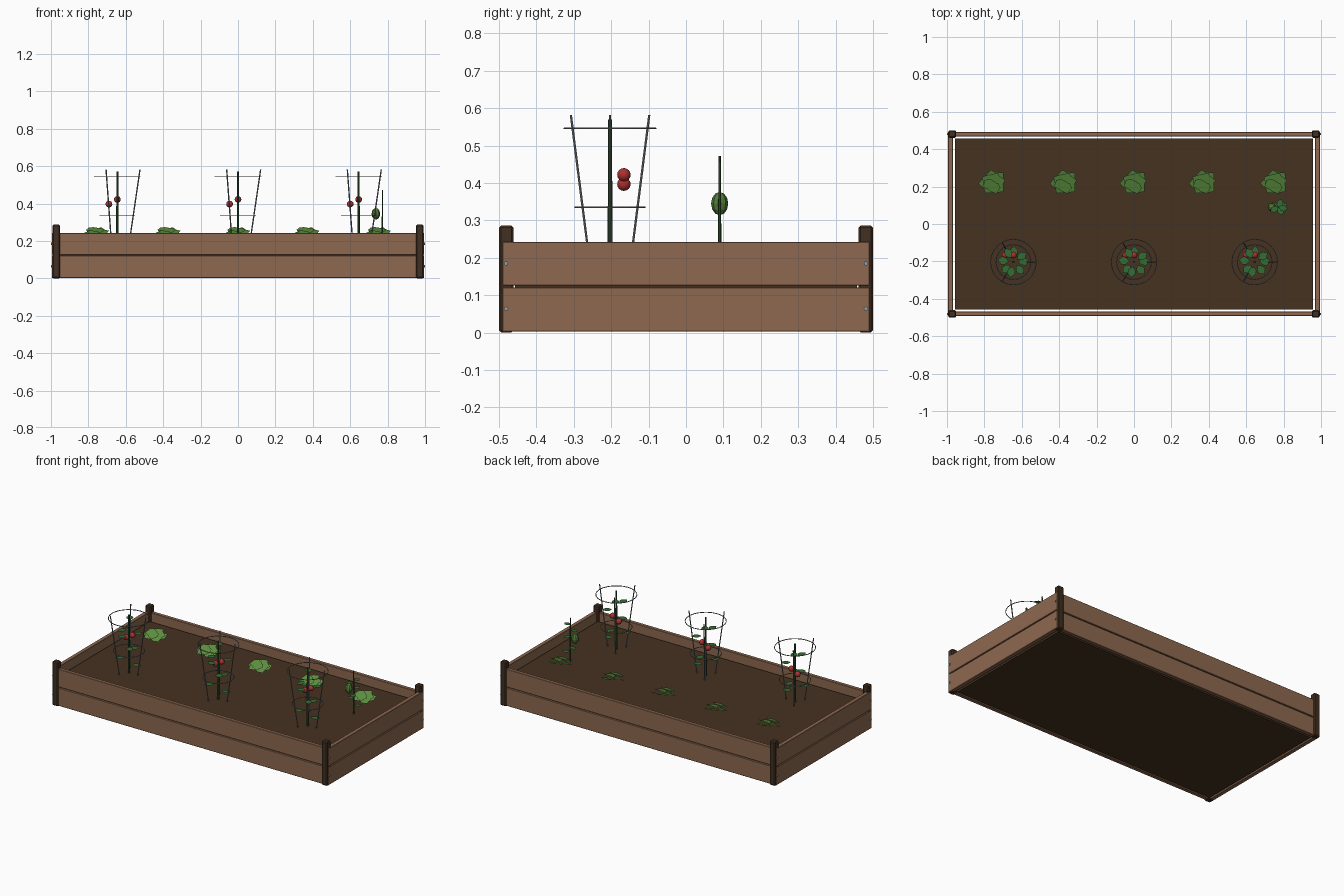
import bpy, bmesh, math
from mathutils import Vector, Matrix

if "Cube" in bpy.data.objects:
    bpy.data.objects.remove(bpy.data.objects["Cube"])


def mat(name, col):
    m = bpy.data.materials.new(name)
    m.diffuse_color = (*col, 1)
    m.use_nodes = True
    m.node_tree.nodes["Principled BSDF"].inputs["Base Color"].default_value = m.diffuse_color
    return m


WOOD = mat("cedar_wood", (0.27, 0.14, 0.08))
POST = mat("dark_post_wood", (0.052, 0.029, 0.015))
SOIL = mat("soil_brown", (0.061, 0.032, 0.015))
STEEL = mat("bolt_steel", (0.30, 0.34, 0.38))
WIRE = mat("cage_wire", (0.20, 0.21, 0.23))
STEM = mat("stem_green", (0.025, 0.09, 0.025))
LEAF = mat("leaf_green", (0.035, 0.15, 0.035))
LETTUCE = mat("lettuce_green", (0.11, 0.28, 0.055))
RED = mat("tomato_red", (0.42, 0.03, 0.03))
PEPPER = mat("pepper_green", (0.085, 0.20, 0.04))

SOIL_Z = 0.19


def finish(name, bm, m, smooth=False):
    me = bpy.data.meshes.new(name)
    bm.to_mesh(me)
    bm.free()
    me.materials.append(m)
    for p in me.polygons:
        p.use_smooth = smooth
    ob = bpy.data.objects.new(name, me)
    bpy.context.collection.objects.link(ob)
    return ob


def box(name, lo, hi, m, bevel=0.0):
    lo, hi = Vector(lo), Vector(hi)
    bm = bmesh.new()
    bmesh.ops.create_cube(bm, size=1, matrix=Matrix.Translation((lo + hi) / 2)
                          @ Matrix.Diagonal((*(hi - lo), 1)))
    if bevel:
        bmesh.ops.bevel(bm, geom=bm.edges[:], offset=bevel, segments=1, affect='EDGES')
    return finish(name, bm, m)


def rod(bm, a, b, r1, r2, sides=6):
    a, b = Vector(a), Vector(b)
    d = b - a
    bmesh.ops.create_cone(bm, cap_ends=True, segments=sides, radius1=r1, radius2=r2, depth=d.length,
                          matrix=Matrix.Translation((a + b) / 2)
                          @ d.to_track_quat('Z', 'Y').to_matrix().to_4x4())


def ring(bm, c, R, r, n=24, k=6):
    rows = []
    for i in range(n):
        a = math.tau * i / n
        rows.append([bm.verts.new((c[0] + (R + r * math.cos(t)) * math.cos(a),
                                   c[1] + (R + r * math.cos(t)) * math.sin(a),
                                   c[2] + r * math.sin(t)))
                     for t in (math.tau * j / k for j in range(k))])
    for i in range(n):
        p, q = rows[i], rows[(i + 1) % n]
        for j in range(k):
            bm.faces.new((p[j], q[j], q[(j + 1) % k], p[(j + 1) % k]))


def leaf(bm, c, ang, length, width, tilt=0.0):
    # flat pointed leaf, long axis along ang, tipped about the x axis
    outline = [(-.5, 0), (-.2, -.45), (.15, -.5), (.5, 0), (.15, .5), (-.2, .45)]
    M = Matrix.Translation(c) @ Matrix.Rotation(tilt, 4, 'X') @ Matrix.Rotation(ang, 4, 'Z')
    bm.faces.new([bm.verts.new(M @ Vector((u * length, v * width, 0))) for u, v in outline])


def fruit(name, c, scale, m, u, v, smooth):
    bm = bmesh.new()
    bmesh.ops.create_uvsphere(bm, u_segments=u, v_segments=v, radius=1,
                              matrix=Matrix.Translation(c) @ Matrix.Diagonal((*scale, 1)))
    finish(name, bm, m, smooth)


# soil bed
box("soil", (-.957, -.457, .003), (.957, .457, SOIL_Z), SOIL)

# plank walls, two boards high
for tier, (z0, z1) in enumerate([(.003, .121), (.126, .243)]):
    for s, side in ((-1, "front"), (1, "back")):
        ys = sorted((s * .468, s * .492))
        box(f"{side}_plank_{tier}", (-.968, ys[0], z0), (.968, ys[1], z1), WOOD, .002)
    for s, side in ((-1, "left"), (1, "right")):
        xs = sorted((s * .969, s * .995))
        box(f"{side}_plank_{tier}", (xs[0], -.491, z0), (xs[1], .491, z1), WOOD, .002)

# corner posts and bolts
for sx in (-1, 1):
    for sy in (-1, 1):
        xs, ys = sorted((sx * .951, sx * .993)), sorted((sy * .461, sy * .5))
        box("corner_post", (xs[0], ys[0], 0), (xs[1], ys[1], .287), POST, .006)
        bm = bmesh.new()
        for z in (.064, .185):
            rod(bm, (sx * .99, sy * .481, z), (sx * 1.0, sy * .481, z), .006, .006, 8)
        finish("bolts", bm, STEEL)

# caged tomato plants
for x in (-.645, 0, .645):
    y = -.203
    bm = bmesh.new()
    for k in range(3):
        a = math.tau * k / 3
        d = Vector((math.cos(a), math.sin(a), 0))
        base = Vector((x, y, 0))
        rod(bm, base + d * .062 + Vector((0, 0, SOIL_Z - .01)),
            base + d * .121 + Vector((0, 0, .582)), .0035, .0035)
    ring(bm, (x, y, .335), .093, .0025)
    ring(bm, (x, y, .546), .122, .0025)
    finish("tomato_cage", bm, WIRE)

    bm = bmesh.new()
    rod(bm, (x, y, SOIL_Z - .01), (x, y, .57), .007, .005, 8)
    finish("tomato_stem", bm, STEM)

    bm = bmesh.new()
    for i in range(8):
        a = math.radians(120 + 137.5 * (7 - i))
        leaf(bm, (x + .055 * math.cos(a), y + .055 * math.sin(a), .255 + .0386 * i), a, .06, .042)
    finish("tomato_leaves", bm, LEAF)

    fruit("tomato", (x - .045, y + .037, .397), (.018,) * 3, RED, 12, 8, True)
    fruit("tomato", (x, y + .037, .422), (.018,) * 3, RED, 12, 8, True)

# pepper plant
px, py = .772, .09
bm = bmesh.new()
rod(bm, (px, py, SOIL_Z - .01), (px, py, .472), .005, .003, 6)
finish("pepper_stem", bm, STEM)
bm = bmesh.new()
for i in range(6):
    a = math.radians(20 + 137.5 * i)
    leaf(bm, (px + .026 * math.cos(a), py + .022 * math.sin(a), .25 + .035 * i), a, .05, .034)
finish("pepper_leaves", bm, LEAF)
fruit("pepper_fruit", (px - .035, py, .345), (.023, .023, .031), PEPPER, 8, 6, False)

# row of lettuces, every leaf tipped the same way
for x in (-.755, -.373, 0, .37, .752):
    bm = bmesh.new()
    for i in range(10):
        a = math.radians(45 + 137.5 * i)
        r = .022 + .0022 * (9 - i)
        leaf(bm, (x + r * math.cos(a), .22 + r * math.sin(a), .236 + .003 * i),
             a, .075, .062, math.radians(20))
    finish("lettuce", bm, LETTUCE)
